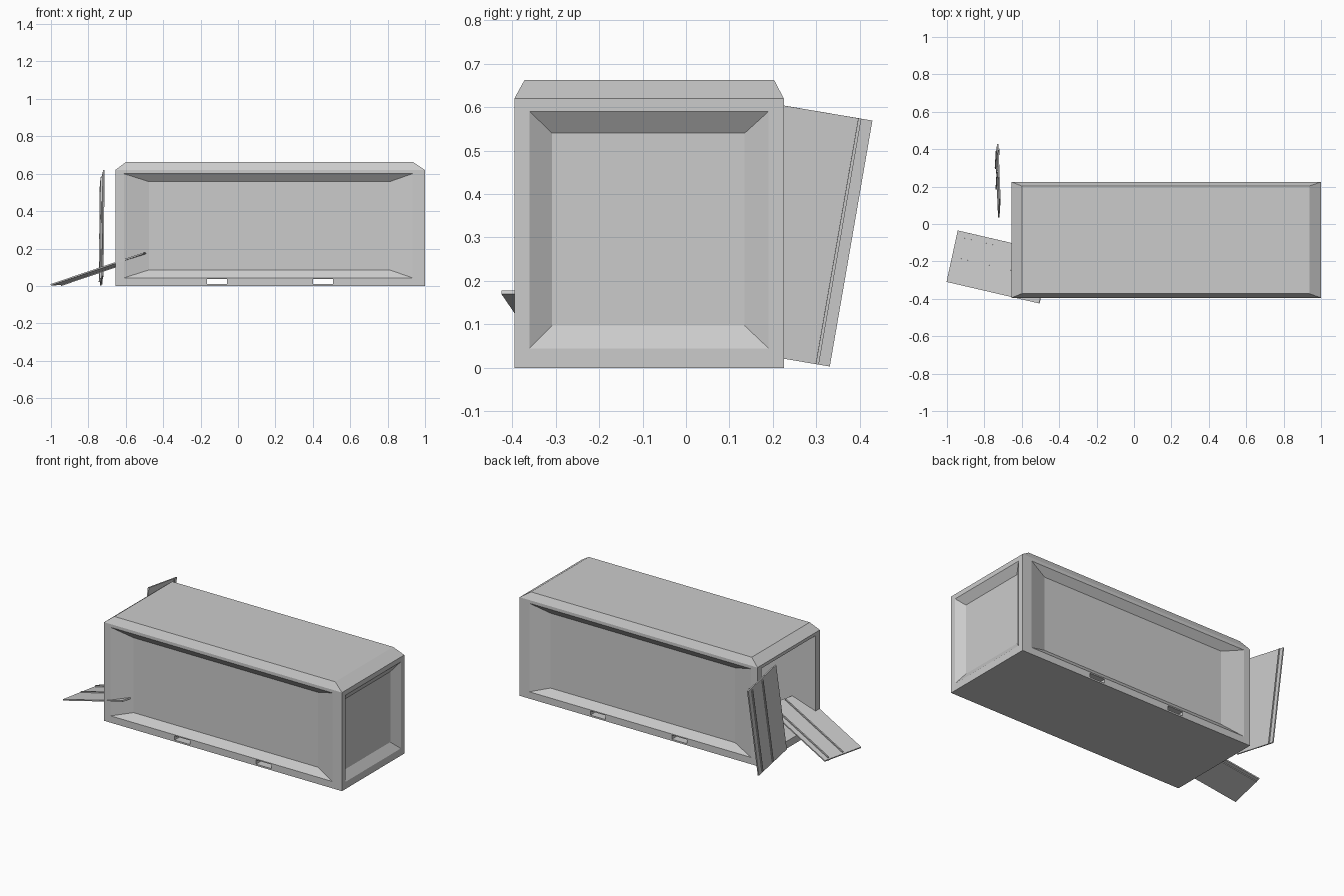
import bpy, bmesh
from mathutils import Vector

if "Cube" in bpy.data.objects:
    bpy.data.objects.remove(bpy.data.objects["Cube"])


def hull(name, pts):
    """Convex solid through the given points."""
    bm = bmesh.new()
    for p in pts:
        bm.verts.new(p)
    bmesh.ops.convex_hull(bm, input=bm.verts)
    bmesh.ops.dissolve_limit(bm, angle_limit=0.01, verts=bm.verts, edges=bm.edges)
    bmesh.ops.recalc_face_normals(bm, faces=bm.faces)
    me = bpy.data.meshes.new(name)
    bm.to_mesh(me)
    bm.free()
    ob = bpy.data.objects.new(name, me)
    bpy.context.collection.objects.link(ob)
    return ob


def box_pts(x0, x1, y0, y1, z0, z1):
    return [(x, y, z) for x in (x0, x1) for y in (y0, y1) for z in (z0, z1)]


def cut(target, cutter):
    bpy.context.view_layer.objects.active = target
    m = target.modifiers.new("cut", 'BOOLEAN')
    m.operation = 'DIFFERENCE'
    m.solver = 'EXACT'
    m.object = cutter
    bpy.ops.object.modifier_apply(modifier=m.name)
    bpy.data.objects.remove(cutter)


X0, X1, Y0, Y1, ZT = -0.655, 1.0, -0.395, 0.225, 0.62
D = 0.035  # panel recess depth

# container shell, hollow and open at the left end
body = hull("container_body", box_pts(X0, X1, Y0, Y1, 0, ZT))
cut(body, hull("interior", box_pts(X0 - 0.1, 0.955, Y0 + 0.042, Y1 - 0.042, 0.045, 0.6)))

# sloped recesses in the two long sides
for face, s in ((Y0, 1), (Y1, -1)):
    pts = []
    for x0, x1, z0, z1, d in ((-0.61, 0.933, 0.043, 0.6, -0.05),
                              (-0.61, 0.933, 0.043, 0.6, 0),
                              (-0.475, 0.81, 0.086, 0.557, D)):
        pts += [(x, face + s * d, z) for x in (x0, x1) for z in (z0, z1)]
    cut(body, hull("side_recess", pts))

# sloped recess in the closed end
pts = []
for y0, y1, z0, z1, d in ((-0.36, 0.19, 0.045, 0.59, -0.05),
                          (-0.36, 0.19, 0.045, 0.59, 0),
                          (-0.308, 0.135, 0.097, 0.54, D)):
    pts += [(X1 - d, y, z) for y in (y0, y1) for z in (z0, z1)]
cut(body, hull("end_recess", pts))

# forklift pockets right through the base
for x in (-0.165, 0.402):
    cut(body, hull("pocket", box_pts(x, x + 0.106, -1, 1, 0.01, 0.036)))

# chamfered roof
hull("roof", [(x, y, ZT) for x in (X0, X1) for y in (Y0, Y1)] +
     [(x, y, 0.662) for x in (-0.6, 0.937) for y in (-0.372, 0.203)])


def door(name, origin, u, v):
    """Loose door leaf: slab plus thin locking bars along its length."""
    o, u, v = Vector(origin), Vector(u), Vector(v)
    n = u.cross(v).normalized()
    w = u.length
    u = u.normalized()

    def slab(part, a, b, c, d, e0, e1):
        hull(part, [o + u * p + v * q + n * r
                    for p in (a, b) for q in (e0, e1) for r in (c, d)])

    slab(name, 0, w, 0, 0.008, 0, 1)
    for i, p in enumerate((0.032, 0.143)):
        slab(f"{name}_bar_{i + 1}", p, p + 0.008, 0.006, 0.015, 0.02, 0.98)
    slab(name + "_back_rib", 0.026, 0.033, -0.005, 0.002, 0, 1)


# door leaf lying as a ramp, and door leaf standing beside the opening
door("fallen_door", (-0.94, -0.035, 0.005), (-0.06, -0.275, -0.003), (0.495, -0.115, 0.168))
door("standing_door", (-0.731, 0.331, 0.003), (0.012, -0.295, 0.05), (0.006, 0.098, 0.566))
